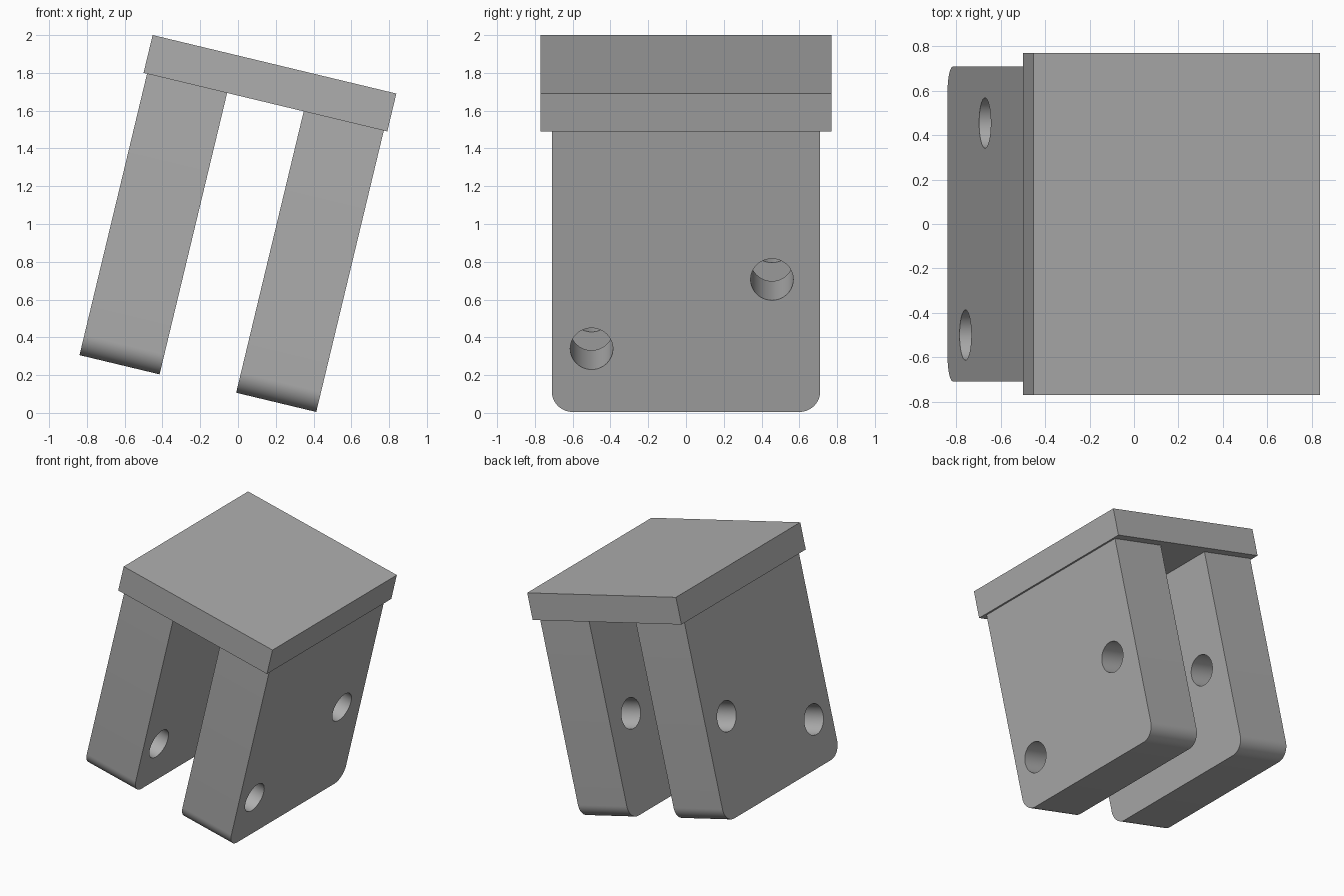
import bpy
import bmesh
from math import radians, sin, cos, pi
from mathutils import Matrix, Vector

if "Cube" in bpy.data.objects:
    bpy.data.objects.remove(bpy.data.objects["Cube"], do_unlink=True)

# One plain grey for the whole bracket
grey = bpy.data.materials.new("plain_grey")
grey.use_nodes = True
COLOUR = (0.42, 0.42, 0.42, 1)
grey.diffuse_color = COLOUR
grey.node_tree.nodes["Principled BSDF"].inputs["Base Color"].default_value = COLOUR

# Local frame: origin at the lower left edge of the cap, tilted about y
TILT = Matrix.Translation((-0.5, 0, 1.8)) @ Matrix.Rotation(radians(13.5), 4, "Y")
CAP_LENGTH, CAP_HEIGHT, CAP_HALF = 1.327, 0.206, 0.77
LEG_WIDTH, LEG_HEIGHT, LEG_HALF, CORNER = 0.436, 1.532, 0.71, 0.11
HOLE_RADIUS = 0.113
HOLES = [(-0.5, -1.188), (0.455, -0.811)]


def extrude_profile(name, profile, x0, x1):
    """Extrude a (y, z) profile along local x and place it in the tilted frame."""
    bm = bmesh.new()
    face = bm.faces.new([bm.verts.new((x0, y, z)) for y, z in profile])
    result = bmesh.ops.extrude_face_region(bm, geom=[face])
    moved = [v for v in result["geom"] if isinstance(v, bmesh.types.BMVert)]
    bmesh.ops.translate(bm, verts=moved, vec=Vector((x1 - x0, 0, 0)))
    bmesh.ops.recalc_face_normals(bm, faces=bm.faces)
    mesh = bpy.data.meshes.new(name)
    bm.to_mesh(mesh)
    bm.free()
    mesh.materials.append(grey)
    obj = bpy.data.objects.new(name, mesh)
    obj.matrix_world = TILT
    bpy.context.collection.objects.link(obj)
    return obj


def arc(y, z, radius, start, end, steps):
    angles = [start + (end - start) * i / steps for i in range(steps + 1)]
    return [(y + radius * cos(a), z + radius * sin(a)) for a in angles]


def activate(obj):
    bpy.ops.object.select_all(action="DESELECT")
    obj.select_set(True)
    bpy.context.view_layer.objects.active = obj


# Cap plate
extrude_profile("cap_plate", [(-CAP_HALF, 0), (CAP_HALF, 0),
                              (CAP_HALF, CAP_HEIGHT), (-CAP_HALF, CAP_HEIGHT)],
                0, CAP_LENGTH)

# Legs with rounded lower corners and two bolt holes each
inner, low = LEG_HALF - CORNER, CORNER - LEG_HEIGHT
leg_profile = [(LEG_HALF, 0), (-LEG_HALF, 0)]
leg_profile += arc(-inner, low, CORNER, pi, 1.5 * pi, 12)
leg_profile += arc(inner, low, CORNER, 1.5 * pi, 2 * pi, 12)

margin = 0.019
for name, x0 in (("right_leg", margin),
                 ("left_leg", CAP_LENGTH - margin - LEG_WIDTH)):
    leg = extrude_profile(name, leg_profile, x0, x0 + LEG_WIDTH)
    for y, z in HOLES:
        circle = arc(y, z, HOLE_RADIUS, 0, 2 * pi, 48)[:-1]
        cutter = extrude_profile("hole_cutter", circle, x0 - 0.1, x0 + LEG_WIDTH + 0.1)
        cutter.hide_render = True
        cut = leg.modifiers.new("bolt_hole", "BOOLEAN")
        cut.operation = "DIFFERENCE"
        cut.solver = "EXACT"
        cut.object = cutter
        activate(leg)
        bpy.ops.object.modifier_apply(modifier=cut.name)
        bpy.data.objects.remove(cutter, do_unlink=True)
    activate(leg)
    bpy.ops.object.shade_smooth_by_angle(angle=radians(30))
